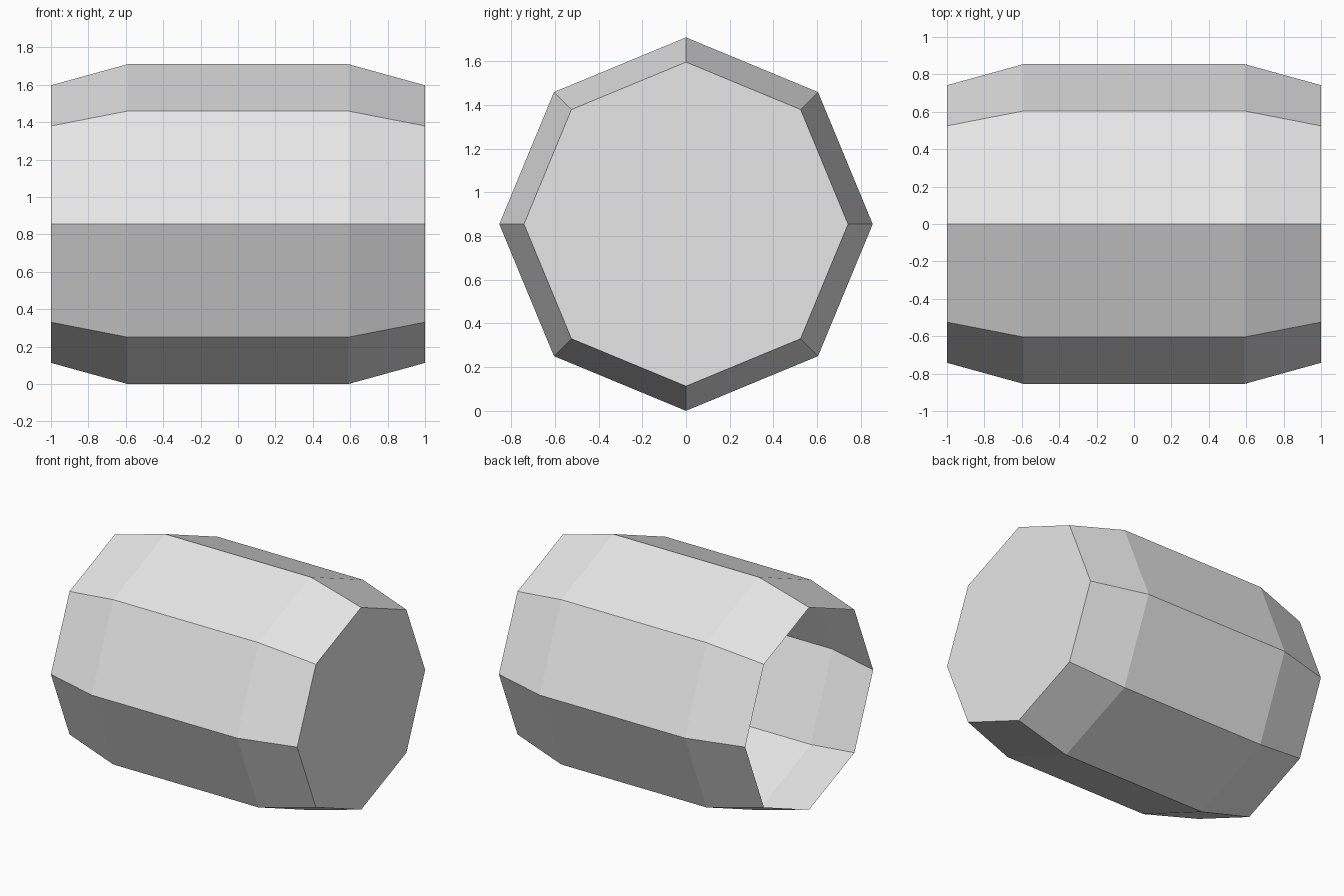
import bpy
import bmesh
import math

cube = bpy.data.objects.get("Cube")
if cube:
    bpy.data.objects.remove(cube, do_unlink=True)

SIDES = 8
RADIUS = 0.855      # belly radius, also the height of the axis
END_RADIUS = 0.742
BELLY_X = 0.59

# Single light grey
grey = bpy.data.materials.new("light_grey")
grey.use_nodes = True
colour = (0.8, 0.8, 0.8, 1)
grey.diffuse_color = colour
grey.node_tree.nodes["Principled BSDF"].inputs["Base Color"].default_value = colour


def add_ring(bm, x, radius):
    """Octagon across the x axis with a corner pointing straight up."""
    angles = [i * math.tau / SIDES for i in range(SIDES)]
    return [bm.verts.new((x, radius * math.sin(a), RADIUS + radius * math.cos(a)))
            for a in angles]


bm = bmesh.new()
profile = [(-1, END_RADIUS), (-BELLY_X, RADIUS), (BELLY_X, RADIUS), (1, END_RADIUS)]
rings = [add_ring(bm, x, r) for x, r in profile]

# Staves: thin-walled shell between neighbouring rings
for a, b in zip(rings, rings[1:]):
    for i in range(SIDES):
        j = (i + 1) % SIDES
        bm.faces.new((a[i], a[j], b[j], b[i]))

# Closed bottom on +x; the -x end stays open
bm.faces.new(rings[-1])
bmesh.ops.recalc_face_normals(bm, faces=bm.faces)

# An open shell can come out reversed: make the bottom face outwards
bm.faces.ensure_lookup_table()
bm.normal_update()
if bm.faces[-1].normal.x < 0:
    bmesh.ops.reverse_faces(bm, faces=bm.faces)

mesh = bpy.data.meshes.new("barrel")
bm.to_mesh(mesh)
bm.free()
mesh.materials.append(grey)
barrel = bpy.data.objects.new("barrel", mesh)
bpy.context.collection.objects.link(barrel)
